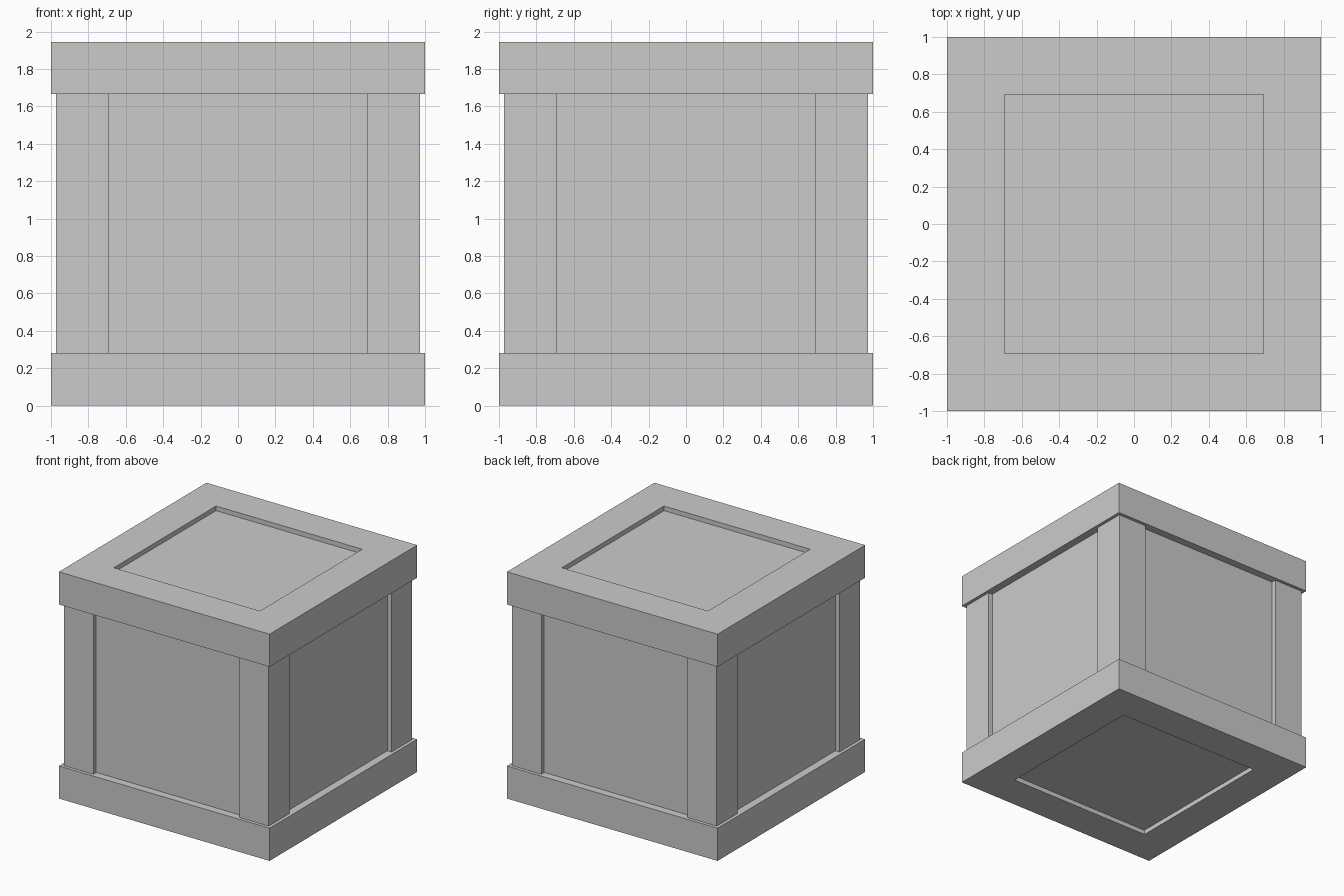
import bpy, bmesh

if "Cube" in bpy.data.objects:
    bpy.data.objects.remove(bpy.data.objects["Cube"])

H = 1.945          # total height
OUT = 1.0          # half width of the rims
POST = 0.972       # half width across the corner posts
INNER = 0.693      # half width of the panel openings
PANEL = 0.932      # half width of the recessed panels
RIM = 0.28         # rim height


def finish(name, bm):
    bmesh.ops.recalc_face_normals(bm, faces=bm.faces)
    mesh = bpy.data.meshes.new(name)
    bm.to_mesh(mesh)
    bm.free()
    obj = bpy.data.objects.new(name, mesh)
    bpy.context.collection.objects.link(obj)
    return obj


def box(name, lo, hi):
    bm = bmesh.new()
    bmesh.ops.create_cube(bm, size=1)
    for v in bm.verts:
        v.co = [l + (c + 0.5) * (h - l) for c, l, h in zip(v.co, lo, hi)]
    return finish(name, bm)


def square_rim(name, z0, z1):
    corners = [(-1, -1), (1, -1), (1, 1), (-1, 1)]
    bm = bmesh.new()
    # cross-section loops: outer bottom, outer top, inner top, inner bottom
    loops = [[bm.verts.new((x * r, y * r, z)) for x, y in corners]
             for r, z in ((OUT, z0), (OUT, z1), (INNER, z1), (INNER, z0))]
    for i in range(4):
        a, b = loops[i], loops[(i + 1) % 4]
        for j in range(4):
            k = (j + 1) % 4
            bm.faces.new((a[j], a[k], b[k], b[j]))
    return finish(name, bm)


# Inner box whose faces form the recessed panels
inset = POST - PANEL
box("panel_core", (-PANEL, -PANEL, inset), (PANEL, PANEL, H - inset))

# Top and bottom rims
square_rim("bottom_rim", 0, RIM)
square_rim("top_rim", H - RIM, H)

# Corner posts
for sx, side in ((-1, "left"), (1, "right")):
    for sy, end in ((-1, "front"), (1, "back")):
        xs = sorted((sx * INNER, sx * POST))
        ys = sorted((sy * INNER, sy * POST))
        box(f"{end}_{side}_post", (xs[0], ys[0], RIM), (xs[1], ys[1], H - RIM))
